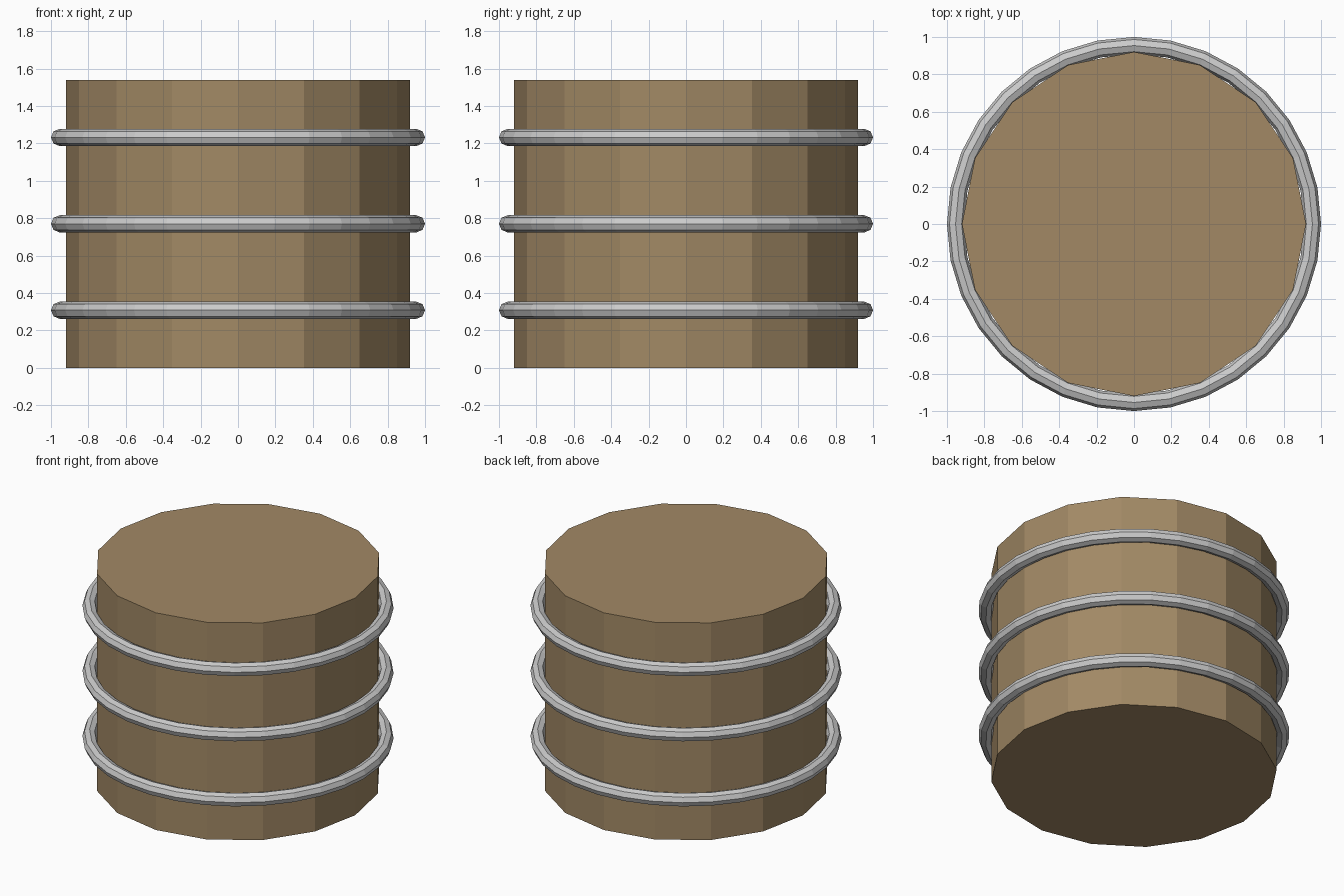
import bpy

if "Cube" in bpy.data.objects:
    bpy.data.objects.remove(bpy.data.objects["Cube"])

HEIGHT = 1.54

# wooden body: 16-sided flat-shaded drum
wood = bpy.data.materials.new("wood")
wood.diffuse_color = (0.36, 0.25, 0.13, 1)
wood.use_nodes = True
wood.node_tree.nodes["Principled BSDF"].inputs["Base Color"].default_value = wood.diffuse_color
bpy.ops.mesh.primitive_cylinder_add(vertices=16, radius=0.92, depth=HEIGHT,
                                    location=(0, 0, HEIGHT / 2))
body = bpy.context.object
body.name = "barrel_body"
body.data.materials.append(wood)

# three metal hoops
for name, fraction in (("lower", 0.2), ("middle", 0.5), ("upper", 0.8)):
    bpy.ops.mesh.primitive_torus_add(major_radius=0.954, minor_radius=0.046,
                                     major_segments=32, minor_segments=8,
                                     location=(0, 0, HEIGHT * fraction))
    hoop = bpy.context.object
    hoop.name = name + "_hoop"
    hoop.data.polygons.foreach_set("use_smooth", [False] * len(hoop.data.polygons))
